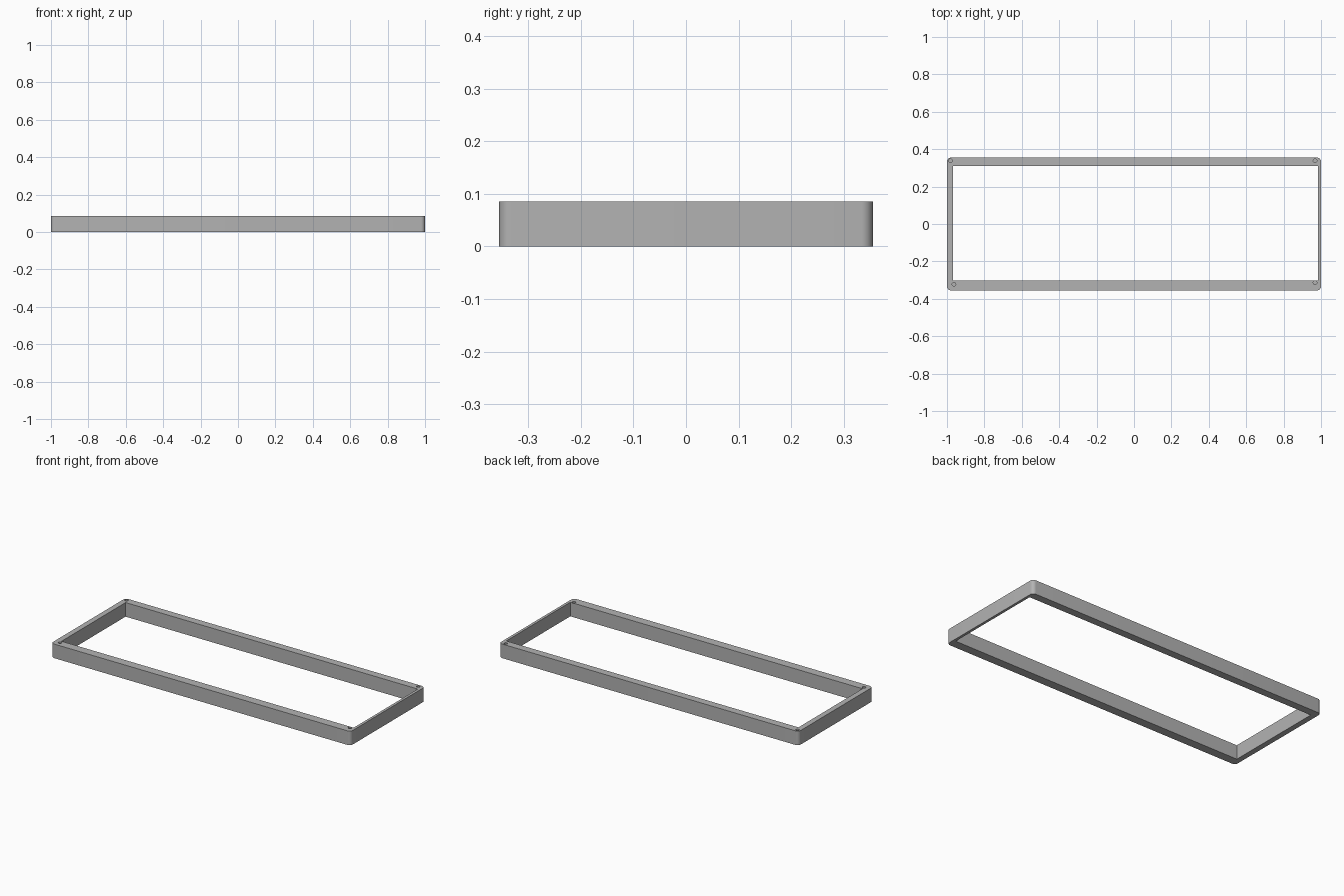
import bpy, bmesh
from math import pi, sin, cos
from mathutils import Matrix

cube = bpy.data.objects.get("Cube")
if cube:
    bpy.data.objects.remove(cube)

HEIGHT = 0.085
HALF_X, HALF_Y, CORNER = 1.0, 0.355, 0.022

grey = bpy.data.materials.new("plain grey")
grey.use_nodes = True
colour = (0.45, 0.45, 0.45, 1)
grey.diffuse_color = colour
grey.node_tree.nodes["Principled BSDF"].inputs["Base Color"].default_value = colour


def prism(name, outline, z0, z1):
    """Closed solid made by raising an outline from z0 to z1."""
    bm = bmesh.new()
    base = bm.faces.new([bm.verts.new((x, y, z0)) for x, y in outline])
    top = bmesh.ops.extrude_face_region(bm, geom=[base])["geom"]
    bmesh.ops.translate(bm, vec=(0, 0, z1 - z0),
                        verts=[v for v in top if isinstance(v, bmesh.types.BMVert)])
    bmesh.ops.recalc_face_normals(bm, faces=bm.faces)
    mesh = bpy.data.meshes.new(name)
    bm.to_mesh(mesh)
    bm.free()
    mesh.materials.append(grey)
    obj = bpy.data.objects.new(name, mesh)
    bpy.context.collection.objects.link(obj)
    return obj


def arc(cx, cy, r, start, sweep, steps):
    return [(cx + r * cos(start + sweep * i / steps),
             cy + r * sin(start + sweep * i / steps)) for i in range(steps + 1)]


# Outer block with rounded upright corners
outline = []
for i, (sx, sy) in enumerate([(1, 1), (-1, 1), (-1, -1), (1, -1)]):
    outline += arc(sx * (HALF_X - CORNER), sy * (HALF_Y - CORNER),
                   CORNER, i * pi / 2, pi / 2, 8)
frame = prism("frame", outline, 0, HEIGHT)

# Off-centre rectangular opening
left, right, front, back = -0.967, 0.984, -0.302, 0.309
cutters = [prism("opening_cutter",
                 [(left, front), (right, front), (right, back), (left, back)],
                 -0.1, 0.2)]

# Blind screw holes in the top of each corner
for x, y in [(-0.981, 0.338), (0.968, 0.338), (-0.963, -0.322), (0.968, -0.314)]:
    cutters.append(prism("screw_hole_cutter", arc(x, y, 0.010, 0, 2 * pi, 24)[:-1],
                         0.03, 0.2))

# Cut, bake the result and drop the cutters
bpy.context.view_layer.objects.active = frame
frame.select_set(True)
for cutter in cutters:
    cutter.hide_render = True
    mod = frame.modifiers.new("cut", "BOOLEAN")
    mod.object = cutter
    mod.operation = "DIFFERENCE"
    mod.solver = "EXACT"
    bpy.ops.object.modifier_apply(modifier=mod.name)
    bpy.data.objects.remove(cutter)

bpy.ops.object.select_all(action="DESELECT")
frame.select_set(True)
bpy.ops.object.shade_smooth_by_angle(angle=pi / 6)
